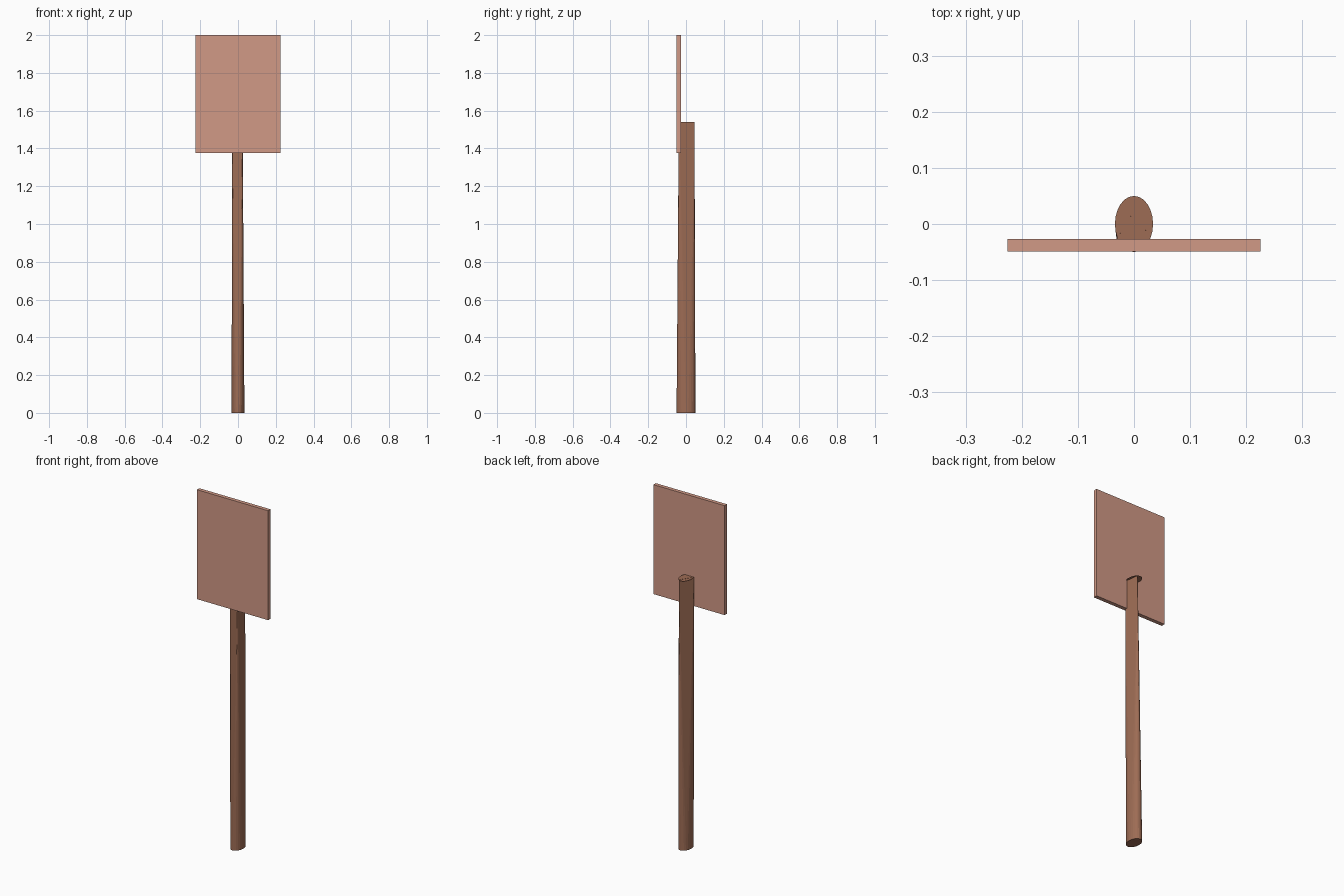
import bpy, bmesh, math

if "Cube" in bpy.data.objects:
    bpy.data.objects.remove(bpy.data.objects["Cube"])


def material(name, rgb):
    m = bpy.data.materials.new(name)
    m.diffuse_color = (*rgb, 1)
    m.use_nodes = True
    m.node_tree.nodes["Principled BSDF"].inputs["Base Color"].default_value = m.diffuse_color
    return m


def finish(name, bm, mat):
    me = bpy.data.meshes.new(name)
    bm.to_mesh(me)
    bm.free()
    me.materials.append(mat)
    ob = bpy.data.objects.new(name, me)
    bpy.context.collection.objects.link(ob)
    return ob


def ellipse(z, sides=24):
    return [(0.034 * math.cos(2 * math.pi * i / sides),
             0.05 * math.sin(2 * math.pi * i / sides), z) for i in range(sides)]


wood = material("post_brown", (0.34, 0.15, 0.09))
board = material("board_tan", (0.64, 0.32, 0.24))
POST_TOP = 1.54

# Post: oval foot narrowing into a three-sided top
bm = bmesh.new()
top = [(0.0135, 0.045, POST_TOP), (-0.031, -0.027, POST_TOP), (0.0245, -0.038, POST_TOP)]
for p in ellipse(0) + top:
    bm.verts.new(p)
bmesh.ops.convex_hull(bm, input=bm.verts[:])
bmesh.ops.dissolve_limit(bm, angle_limit=0.0005, verts=bm.verts[:], edges=bm.edges[:])
bmesh.ops.recalc_face_normals(bm, faces=bm.faces[:])
finish("post", bm, wood)

# Thin oval rim around the post top, facing down
bm = bmesh.new()
bm.faces.new([bm.verts.new(p) for p in reversed(ellipse(POST_TOP - 0.001))])
finish("post_top_rim", bm, wood)

# Flat board fixed to the front of the post
bm = bmesh.new()
bmesh.ops.create_cube(bm, size=1)
bmesh.ops.scale(bm, vec=(0.45, 0.022, 0.625), verts=bm.verts[:])
bmesh.ops.translate(bm, vec=(0, -0.038, 1.6875), verts=bm.verts[:])
finish("sign_board", bm, board)
